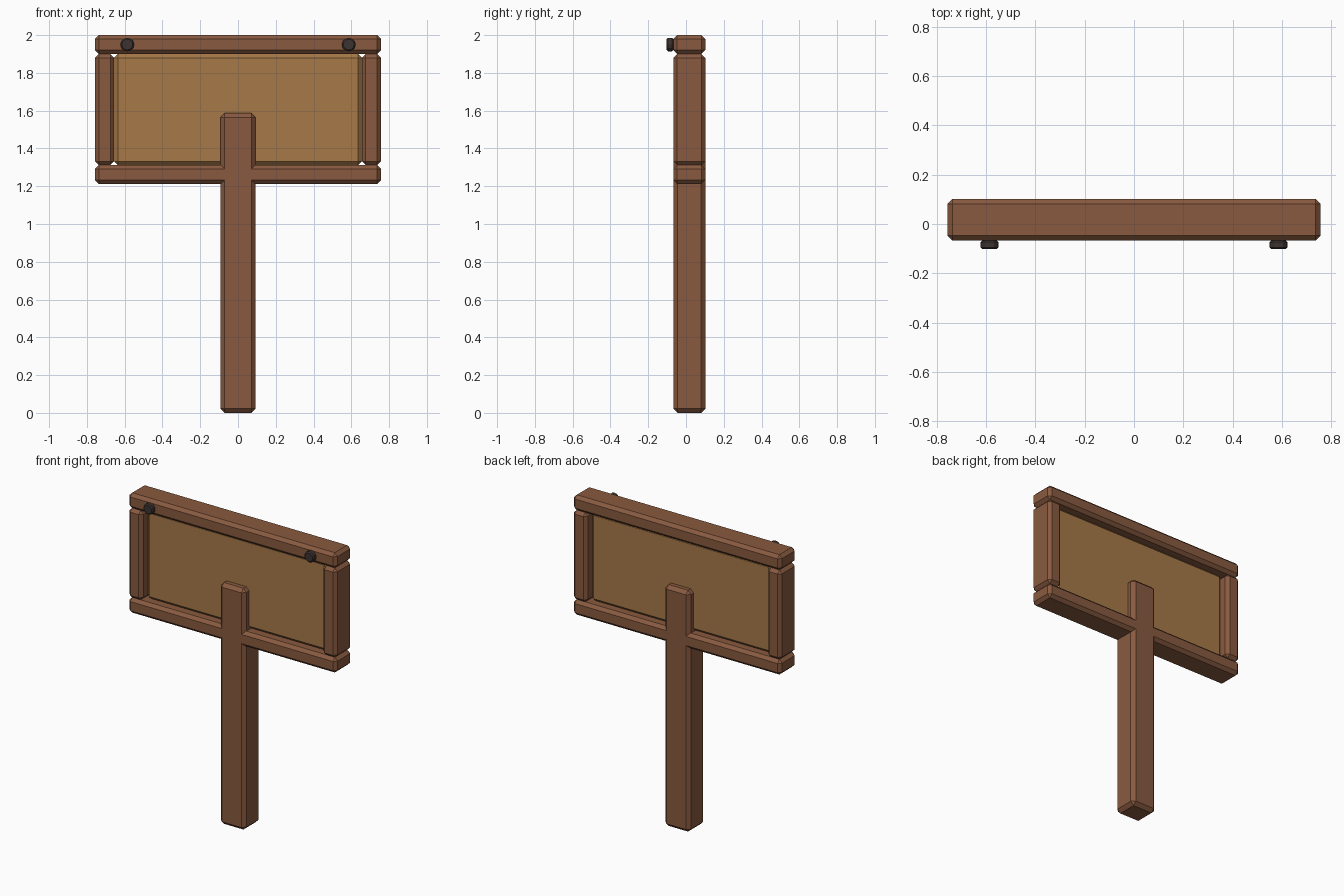
import bpy, bmesh, math
from mathutils import Matrix

if "Cube" in bpy.data.objects:
    bpy.data.objects.remove(bpy.data.objects["Cube"])


def material(name, color):
    m = bpy.data.materials.new(name)
    m.diffuse_color = (*color, 1.0)
    m.use_nodes = True
    m.node_tree.nodes["Principled BSDF"].inputs["Base Color"].default_value = m.diffuse_color
    return m


WOOD = material("brown_wood", (0.25, 0.102, 0.05))
BOARD = material("tan_board", (0.382, 0.19, 0.065))
IRON = material("dark_iron", (0.045, 0.033, 0.031))

FRONT, BACK = -0.067, 0.102      # shared depth of the timbers
HALF, INNER = 0.757, 0.656       # outer and inner half width of the frame
LOW, HIGH = 1.312, 1.90          # opening between the rails


def finish(name, bm, mat, bevel, angle=math.radians(40)):
    """Chamfer the sharp edges and create the object."""
    edges = [e for e in bm.edges if e.calc_face_angle(0) > angle]
    bmesh.ops.bevel(bm, geom=edges, offset=bevel, segments=1,
                    affect='EDGES', clamp_overlap=True)
    bmesh.ops.recalc_face_normals(bm, faces=bm.faces)
    mesh = bpy.data.meshes.new(name)
    bm.to_mesh(mesh)
    bm.free()
    mesh.materials.append(mat)
    ob = bpy.data.objects.new(name, mesh)
    bpy.context.collection.objects.link(ob)
    return ob


def timber(name, x0, x1, z0, z1, mat=WOOD, y0=FRONT, y1=BACK, bevel=0.02):
    """Chamfered box between the given bounds."""
    bm = bmesh.new()
    place = (Matrix.Translation(((x0 + x1) / 2, (y0 + y1) / 2, (z0 + z1) / 2))
             @ Matrix.Diagonal((x1 - x0, y1 - y0, z1 - z0, 1)))
    bmesh.ops.create_cube(bm, size=1, matrix=place)
    return finish(name, bm, mat, bevel)


def bolt(name, x):
    """Short chamfered peg on the front of the top rail."""
    y0, y1 = -0.102, FRONT
    bm = bmesh.new()
    place = (Matrix.Translation((x, (y0 + y1) / 2, 1.95))
             @ Matrix.Rotation(math.radians(90), 4, 'X'))
    bmesh.ops.create_cone(bm, cap_ends=True, segments=12, radius1=0.036,
                          radius2=0.036, depth=y1 - y0, matrix=place)
    return finish(name, bm, IRON, 0.007)


# Post and rails
timber("post", -0.093, 0.093, 0, 1.587, bevel=0.022)
timber("bottom_rail", -HALF, HALF, 1.212, LOW)
timber("top_rail", -HALF, HALF, HIGH, 2.0)

# Sign board set back inside the frame
timber("sign_board", -INNER, INNER, LOW, HIGH, BOARD, -0.016, 0.053)

# Side stiles and bolts on both sides
for side, s in (("left", -1), ("right", 1)):
    a, b = sorted((s * INNER, s * HALF))
    timber(side + "_stile", a, b, LOW, HIGH)
    bolt(side + "_bolt", s * 0.586)
